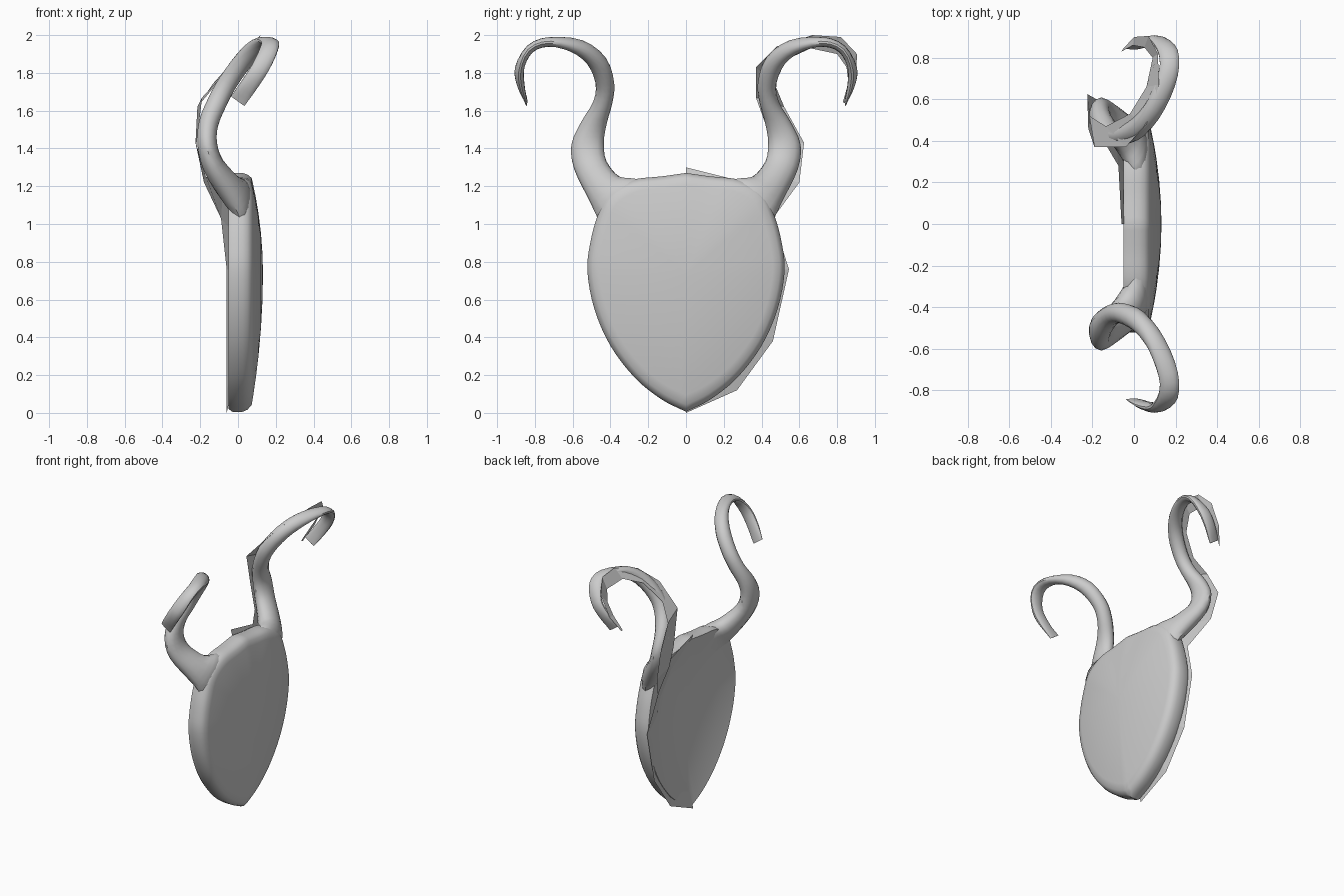
import bpy, bmesh, math
from mathutils import Vector

if "Cube" in bpy.data.objects:
    bpy.data.objects.remove(bpy.data.objects["Cube"])


def smooth_path(pts, n):
    """Catmull-Rom resampling of tuples of any length."""
    p = [Vector(q) for q in pts]
    p = [2 * p[0] - p[1]] + p + [2 * p[-1] - p[-2]]
    out = []
    for i in range(1, len(p) - 2):
        a, b, c, d = p[i - 1:i + 3]
        for k in range(n):
            t = k / n
            out.append(0.5 * (2 * b + (c - a) * t + (2 * a - 5 * b + 4 * c - d) * t * t
                              + (3 * b - a - 3 * c + d) * t ** 3))
    return out + [p[-2]]


def loft(name, rings, smooth=True):
    """Skin closed rings and cap both ends."""
    bm = bmesh.new()
    vs = [[bm.verts.new(v) for v in r] for r in rings]
    n = len(vs[0])
    for a, b in zip(vs, vs[1:]):
        for i in range(n):
            j = (i + 1) % n
            bm.faces.new((a[i], a[j], b[j], b[i]))
    bm.faces.new(vs[0][::-1])
    bm.faces.new(vs[-1])
    bmesh.ops.recalc_face_normals(bm, faces=bm.faces)
    return finish(name, bm, smooth)


def finish(name, bm, smooth):
    me = bpy.data.meshes.new(name)
    bm.to_mesh(me)
    bm.free()
    ob = bpy.data.objects.new(name, me)
    bpy.context.collection.objects.link(ob)
    if smooth:
        bpy.context.view_layer.objects.active = ob
        ob.select_set(True)
        bpy.ops.object.shade_smooth_by_angle(angle=math.radians(40))
        ob.select_set(False)
    return ob


# Shield plate: half outline (y, z), mirrored; domed +x face, hollowed back, rounded rim
half = smooth_path([(0, .006), (.13, .072), (.27, .185), (.40, .355), (.485, .55), (.522, .75),
                    (.507, .90), (.47, 1.04), (.415, 1.16), (.29, 1.232), (.13, 1.252), (0, 1.27)], 4)
outline = [(p[0], p[1]) for p in half] + [(-p[0], p[1]) for p in half[-2:0:-1]]
dome = (.95, .88, .75, .6, .4, .2, .02)
levels = [(-.053 + .075 * (1 - s * s), s) for s in dome[::-1]]
levels += [(-.05, .98), (-.03, 1), (.025, 1), (.05, .985)]
levels += [(.066 + .066 * (1 - s * s), s) for s in dome]
CZ = .74
loft("shield_plate", [[(x, y * s, CZ + (z - CZ) * s) for y, z in outline] for x, s in levels])

# Horns: outer y,z / inner y,z / centre x / half depth
horn = [(.44, .95, .15, 1.17, .02, .04), (.47, 1.035, .25, 1.237, .008, .065),
        (.52, 1.14, .345, 1.245, -.045, .07), (.592, 1.29, .42, 1.33, -.13, .058),
        (.607, 1.42, .435, 1.43, -.163, .053), (.555, 1.54, .42, 1.53, -.155, .053),
        (.49, 1.65, .39, 1.64, -.11, .053), (.48, 1.75, .38, 1.745, -.055, .052),
        (.53, 1.86, .42, 1.87, .03, .051), (.62, 1.92, .54, 1.965, .11, .05),
        (.73, 1.938, .72, 1.99, .165, .048), (.81, 1.91, .84, 1.945, .165, .048),
        (.855, 1.83, .905, 1.83, .12, .047), (.855, 1.74, .895, 1.735, .06, .046),
        (.840, 1.65, .85, 1.65, -.002, .045)]
rows = smooth_path(horn, 3)
mids = [Vector((r[4], (r[0] + r[2]) / 2, (r[1] + r[3]) / 2)) for r in rows]
SIDES = 14
for side, label in ((1, "horn_left"), (-1, "horn_right")):
    rings = []
    for i, r in enumerate(rows):
        tangent = mids[min(i + 1, len(mids) - 1)] - mids[max(i - 1, 0)]
        across = Vector((0, r[0] - r[2], r[1] - r[3])) / 2
        depth = tangent.cross(across).normalized() * r[5]
        ring = []
        for k in range(SIDES):
            a = 2 * math.pi * k / SIDES
            v = mids[i] + across * math.cos(a) + depth * math.sin(a)
            ring.append((v.x, v.y * side, v.z))
        rings.append(ring)
    loft(label, rings)

# Low-poly backing sheet on the +y half: hollowed plate panel plus faceted horn ribbon
# Ribbon rows: outer y,z,x / inner y,z,x
bm = bmesh.new()
ribbon = [(.46, 1.03, -.09, .28, 1.23, -.075), (.60, 1.22, -.18, .44, 1.25, -.17),
          (.625, 1.43, -.225, .46, 1.42, -.22), (.52, 1.62, -.215, .37, 1.67, -.19),
          (.47, 1.74, -.135, .37, 1.83, -.04), (.53, 1.87, -.02, .48, 1.94, .06),
          (.66, 1.93, .06, .67, 2.0, .12), (.80, 1.90, .09, .82, 1.99, .115),
          (.85, 1.83, .05, .905, 1.90, .07), (.86, 1.75, -.005, .90, 1.75, .0),
          (.83, 1.645, -.06, .84, 1.64, -.055)]
strip = [(bm.verts.new((r[2], r[0], r[1])), bm.verts.new((r[5], r[3], r[4]))) for r in ribbon]
for (a, b), (c, d) in zip(strip, strip[1:]):
    bm.faces.new((a, c, d, b))
lower = [bm.verts.new((-.06, y, z)) for y, z in ((.545, .76), (.46, .38), (.27, .12), (0, 0))]
rim = [bm.verts.new((-.06, 0, 1.3)), strip[0][1], strip[0][0]] + lower
inner = [bm.verts.new((.01, v.co.y * .6, CZ + (v.co.z - CZ) * .6)) for v in rim]
hub = bm.verts.new((.035, 0, CZ))
for i in range(len(rim) - 1):
    bm.faces.new((rim[i], rim[i + 1], inner[i + 1], inner[i]))
    bm.faces.new((inner[i], inner[i + 1], hub))
finish("backing_sheet", bm, False)
